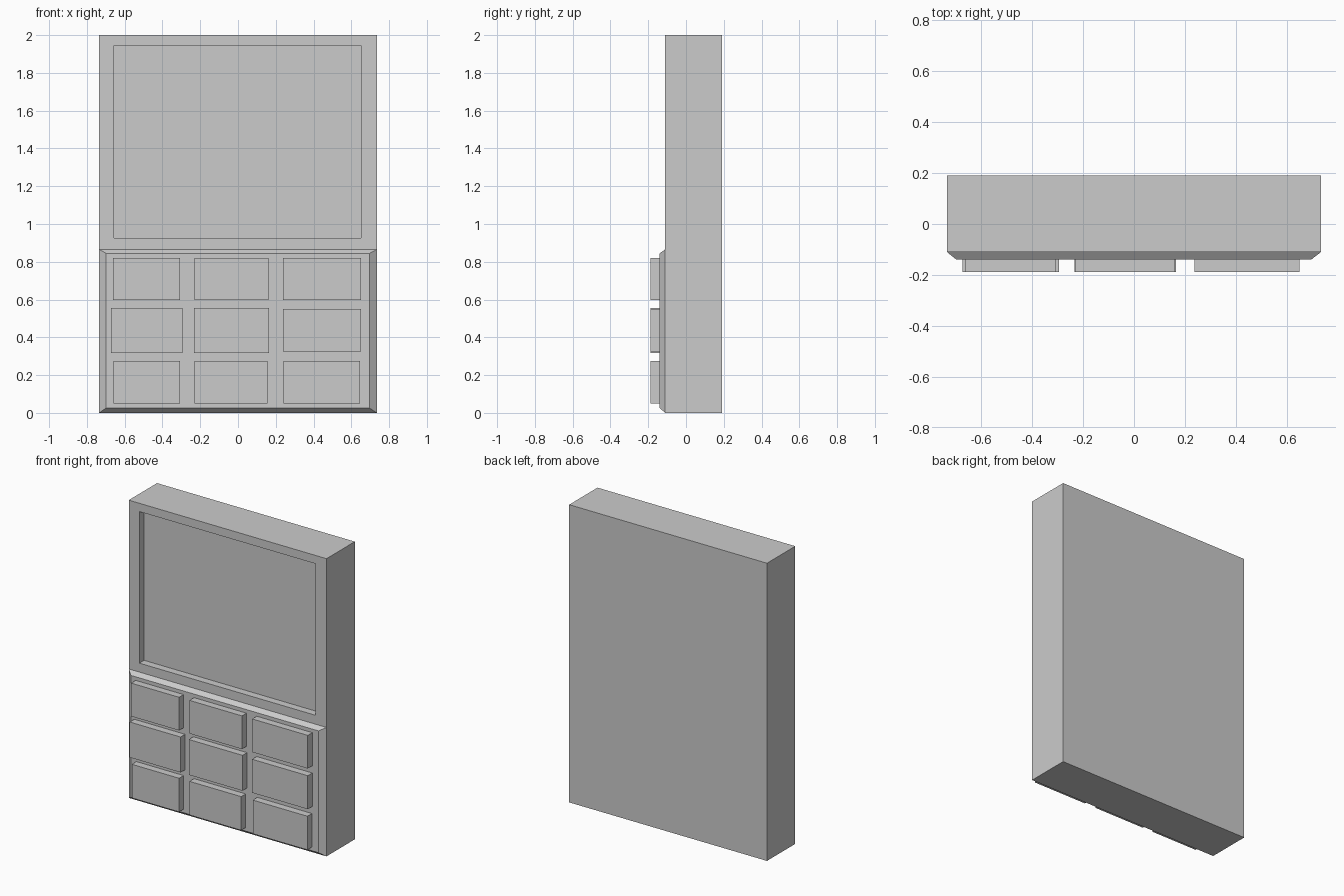
import bpy, bmesh

if "Cube" in bpy.data.objects:
    bpy.data.objects.remove(bpy.data.objects["Cube"])


def finish(bm, name):
    bmesh.ops.recalc_face_normals(bm, faces=bm.faces)
    mesh = bpy.data.meshes.new(name)
    bm.to_mesh(mesh)
    bm.free()
    obj = bpy.data.objects.new(name, mesh)
    bpy.context.collection.objects.link(obj)
    return obj


def box(x, y, z):
    """Box from (min, max) ranges on each axis."""
    bm = bmesh.new()
    bmesh.ops.create_cube(bm, size=1)
    for v in bm.verts:
        v.co = [r[0] if c < 0 else r[1] for r, c in zip((x, y, z), v.co)]
    bm.normal_update()
    return bm


def front_face(bm):
    return min(bm.faces, key=lambda f: f.calc_center_median().y)


def place_face(face, x, y, z):
    """Stretch a front face to the given rectangle."""
    mid = face.calc_center_median()
    for v in face.verts:
        v.co = (x[v.co.x > mid.x], y, z[v.co.z > mid.z])


W, FRONT, BACK = 0.735, -0.11, 0.19
PLATE, BUTTON = -0.14, -0.188

# Cabinet body with recessed upper panel
bm = box((-W, W), (FRONT, BACK), (0, 2))
face = front_face(bm)
bmesh.ops.inset_region(bm, faces=[face], thickness=0.08)
place_face(face, (-0.656, 0.652), FRONT, (0.926, 1.944))
recess = bmesh.ops.extrude_discrete_faces(bm, faces=[face])["faces"][0]
bmesh.ops.translate(bm, verts=recess.verts, vec=(0, 0.05, 0))
finish(bm, "cabinet_body")

# Bevelled lower plate
bm = box((-W, W), (PLATE, FRONT), (0, 0.866))
place_face(front_face(bm), (-0.698, 0.696), PLATE, (0.026, 0.844))
finish(bm, "lower_plate")

# Three rows of raised blocks, slightly uneven in size
rows = {
    "top": [(-0.663, -0.306, 0.597, 0.82), (-0.229, 0.161, 0.597, 0.82),
            (0.237, 0.65, 0.597, 0.82)],
    "middle": [(-0.673, -0.295, 0.318, 0.556), (-0.234, 0.165, 0.318, 0.556),
               (0.237, 0.65, 0.324, 0.549)],
    "bottom": [(-0.658, -0.306, 0.05, 0.276), (-0.229, 0.155, 0.05, 0.276),
               (0.242, 0.647, 0.05, 0.276)],
}
for row, blocks in rows.items():
    for side, (x0, x1, z0, z1) in zip(("left", "centre", "right"), blocks):
        finish(box((x0, x1), (BUTTON, PLATE), (z0, z1)), f"{row}_{side}_block")
